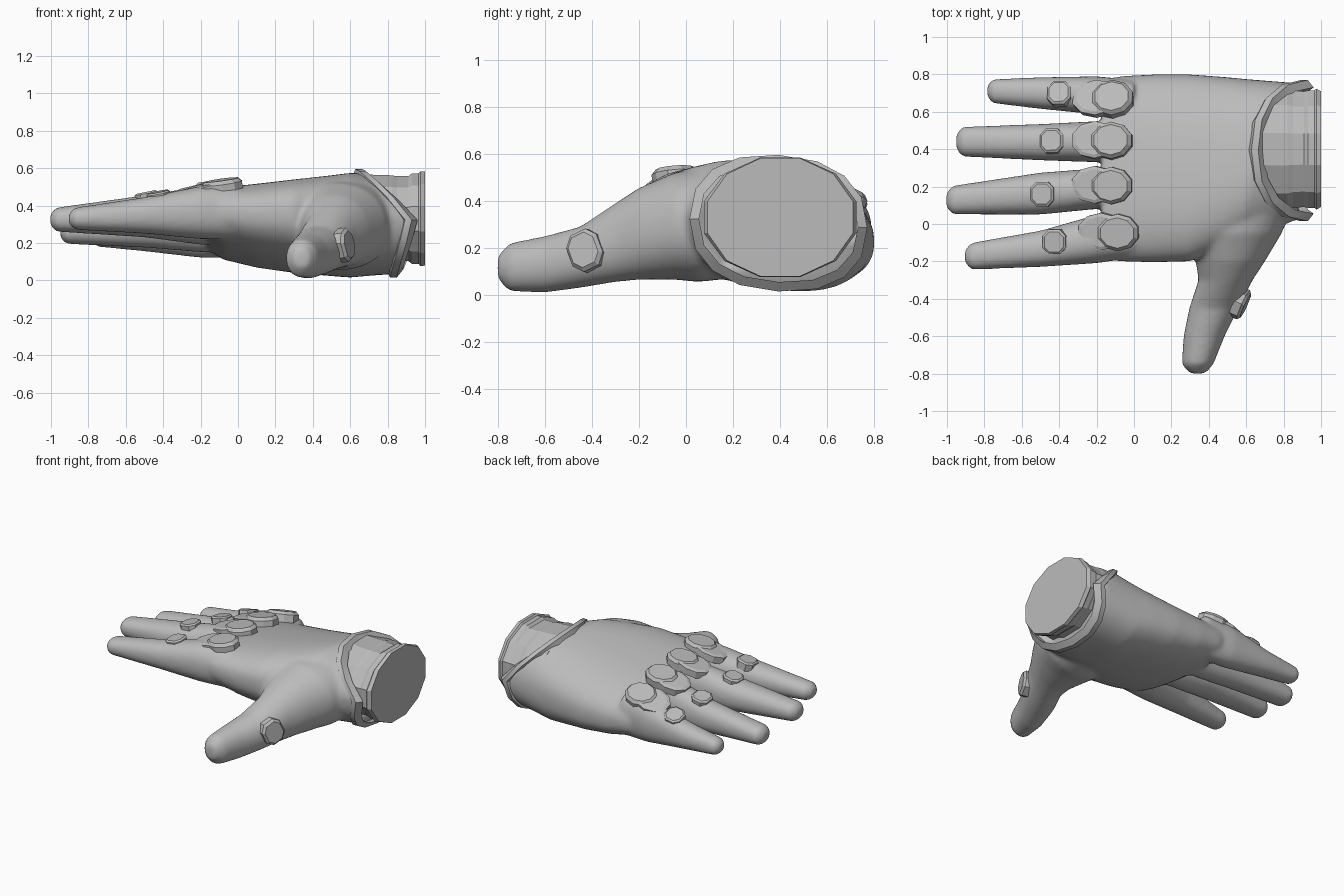
import bpy, bmesh
from math import sin, cos, pi
from mathutils import Vector

if "Cube" in bpy.data.objects:
    bpy.data.objects.remove(bpy.data.objects["Cube"])

grey = bpy.data.materials.new("glove_grey")
grey.use_nodes = True
COLOUR = (0.5, 0.5, 0.5, 1)
grey.diffuse_color = COLOUR
grey.node_tree.nodes["Principled BSDF"].inputs["Base Color"].default_value = COLOUR


def finish(name, bm, smooth=None):
    bmesh.ops.recalc_face_normals(bm, faces=bm.faces)
    me = bpy.data.meshes.new(name)
    bm.to_mesh(me)
    bm.free()
    me.materials.append(grey)
    ob = bpy.data.objects.new(name, me)
    bpy.context.collection.objects.link(ob)
    if smooth:
        bpy.ops.object.select_all(action="DESELECT")
        ob.select_set(True)
        bpy.context.view_layer.objects.active = ob
        bpy.ops.object.shade_smooth_by_angle(angle=smooth)
    return ob


def loft(bm, rings):
    """Skin closed rings of points and cap both ends."""
    rows = [[bm.verts.new(p) for p in r] for r in rings]
    n = len(rows[0])
    for a, b in zip(rows, rows[1:]):
        for i in range(n):
            j = (i + 1) % n
            bm.faces.new((a[i], a[j], b[j], b[i]))
    bm.faces.new(rows[0])
    bm.faces.new(rows[-1])


def ring(row, n=24, power=1.0, tilt=0.0, along="x", turn=0.0):
    """Rounded section filling the box row = (station, a0, a1, z0, z1)."""
    t, a0, a1, z0, z1 = row
    pts = []
    for i in range(n):
        c, s = cos(2 * pi * i / n + turn), sin(2 * pi * i / n + turn)
        u = abs(c) ** power * (1 if c > 0 else -1) * (a1 - a0) / 2
        v = abs(s) ** power * (1 if s > 0 else -1) * (z1 - z0) / 2
        a, z = (a0 + a1) / 2 + u, (z0 + z1) / 2 + v + tilt * u
        pts.append(Vector((t, a, z) if along == "x" else (a, t, z)))
    return pts


def with_tip(rows, end):
    """Add a rounded end to the first row."""
    t, a0, a1, z0, z1 = rows[0]
    da, dz = (a1 - a0) * 0.26, (z1 - z0) * 0.26
    return [(end, a0 + da, a1 - da, z0 + dz, z1 - dz)] + rows


# Opening of the glove: dips forward over the back of the hand
def opening(n, grow=0.0):
    pts = ring((0, 0.035 - grow, 0.75 + grow, 0.035 - grow, 0.575 + grow), n, 0.86, -0.05)
    for i, p in enumerate(pts):
        s = sin(2 * pi * i / n)
        p.x = 0.92 - (0.265 * s if s > 0 else -0.08 * s)
    return pts


# Palm
hand = bmesh.new()
palm = [(-0.17, -0.17, 0.76, 0.19, 0.45), (-0.08, -0.2, 0.79, 0.13, 0.48),
        (0.1, -0.205, 0.8, 0.085, 0.5), (0.3, -0.2, 0.8, 0.055, 0.525),
        (0.5, -0.12, 0.785, 0.035, 0.55), (0.6, -0.06, 0.775, 0.025, 0.565)]
loft(hand, [ring(r, 48, 0.82, -0.13) for r in palm] + [opening(48)])

# Fingers
fingers = {
    "index": (-0.905, [(-0.87, -0.245, -0.1, 0.27, 0.39), (-0.5, -0.23, -0.035, 0.25, 0.445),
                       (-0.2, -0.21, 0.05, 0.22, 0.505), (0, -0.18, 0.05, 0.22, 0.5)]),
    "middle": (-1.005, [(-0.97, 0.05, 0.205, 0.26, 0.39), (-0.5, 0.05, 0.275, 0.23, 0.455),
                        (-0.2, 0.08, 0.298, 0.19, 0.505), (0, 0.1, 0.28, 0.2, 0.49)]),
    "ring": (-0.95, [(-0.92, 0.36, 0.52, 0.195, 0.325), (-0.5, 0.34, 0.535, 0.175, 0.39),
                     (-0.2, 0.33, 0.55, 0.15, 0.475), (0, 0.35, 0.53, 0.15, 0.47)]),
    "little": (-0.785, [(-0.755, 0.645, 0.775, 0.18, 0.295), (-0.5, 0.615, 0.785, 0.155, 0.335),
                        (-0.2, 0.585, 0.79, 0.12, 0.42), (0, 0.6, 0.77, 0.12, 0.42)]),
}
for end, rows in fingers.values():
    loft(hand, [ring(r, 24, 0.9) for r in with_tip(rows, end)])

# Thumb
thumb = [(-0.75, 0.255, 0.425, 0.015, 0.22), (-0.6, 0.265, 0.485, 0.01, 0.25),
         (-0.45, 0.295, 0.56, 0.03, 0.29), (-0.3, 0.345, 0.635, 0.055, 0.39),
         (-0.2, 0.33, 0.7, 0.065, 0.455), (-0.05, 0.27, 0.79, 0.065, 0.52),
         (0.05, 0.25, 0.83, 0.055, 0.535), (0.2, 0.3, 0.8, 0.07, 0.53)]
loft(hand, [ring(r, 32, 0.95, along="y") for r in with_tip(thumb, -0.8)])

# Blend palm, fingers and thumb into one skin
glove = finish("glove_hand", hand)
remesh = glove.modifiers.new("blend", "REMESH")
remesh.mode = "VOXEL"
remesh.voxel_size = 0.012
remesh.use_smooth_shade = True
soften = glove.modifiers.new("soften", "SMOOTH")
soften.factor, soften.iterations = 0.5, 16

# Raised rim around the opening
bm = bmesh.new()
inner, outer = opening(16, -0.02), opening(16, 0.02)
shift = Vector((0.045, 0, 0))
loops = [[bm.verts.new(p + k * shift) for p in pts]
         for pts, k in ((inner, -1), (outer, -0.6), (outer, 0.2), (inner, 0.9))]
for a, b in zip(loops, loops[1:] + loops[:1]):
    for i in range(16):
        j = (i + 1) % 16
        bm.faces.new((a[i], a[j], b[j], b[i]))
finish("cuff_rim", bm, 0.6)

# Wrist sleeve with a flared, closed end
bm = bmesh.new()
sleeve = [(0.66, 0.33, 0.245), (0.82, 0.335, 0.24), (0.85, 0.325, 0.235), (0.91, 0.32, 0.235),
          (0.93, 0.325, 0.25), (0.965, 0.325, 0.25), (0.975, 0.335, 0.262), (1.0, 0.32, 0.26)]
loft(bm, [ring((x, 0.4 - ry, 0.4 + ry, 0.33 - rz, 0.33 + rz), 12, turn=pi / 12) for x, ry, rz in sleeve])
finish("wrist_sleeve", bm)


# Armour plates sit on the skin, found by casting a ray at it
bpy.context.view_layer.update()
skin = glove.evaluated_get(bpy.context.evaluated_depsgraph_get())


def plate(name, x, y, rx, ry, height, normal, n=8, z=None, power=1.0):
    normal = Vector(normal).normalized()
    if z is None:
        spot = skin.ray_cast(Vector((x, y, 2)), Vector((0, 0, -1)))[1]
    else:
        start = Vector((x, y, z)) + normal
        spot = skin.ray_cast(start, -normal)[1]
    spin = Vector((0, 0, 1)).rotation_difference(normal)
    rings = []
    for k, h in ((1, -0.04), (1, height * 0.5), (0.82, height)):
        flat = ring((0, -rx * k, rx * k, -ry * k, ry * k), n, power, turn=pi / n)
        rings.append([spot + spin @ Vector((p.y, p.z, h)) for p in flat])
    bm = bmesh.new()
    loft(bm, rings)
    finish(name, bm)


lean = {"index": -0.08, "middle": 0, "ring": 0.15, "little": 0.38}
knuckle = {"index": (-0.085, -0.045), "middle": (-0.12, 0.205),
           "ring": (-0.12, 0.445), "little": (-0.115, 0.67)}
joint = {"index": (-0.425, -0.095), "middle": (-0.49, 0.16),
         "ring": (-0.44, 0.445), "little": (-0.4, 0.7)}
for f, tip in lean.items():
    x, y = knuckle[f]
    plate(f + "_knuckle_base", x - 0.09, y + 0.005, 0.13, 0.1, 0.015, (-0.24, tip, 1), 10)
    plate(f + "_knuckle_cap", x, y, 0.115, 0.1, 0.04, (-0.14, tip, 1), 10)
    x, y = joint[f]
    plate(f + "_joint_plate", x, y, 0.067, 0.07, 0.018, (-0.2, tip, 1), 8, power=0.8)
plate("thumb_joint_plate", 0.58, -0.43, 0.09, 0.08, 0.03, (0.9, -0.4, 0.1), 8, 0.19, 0.8)
